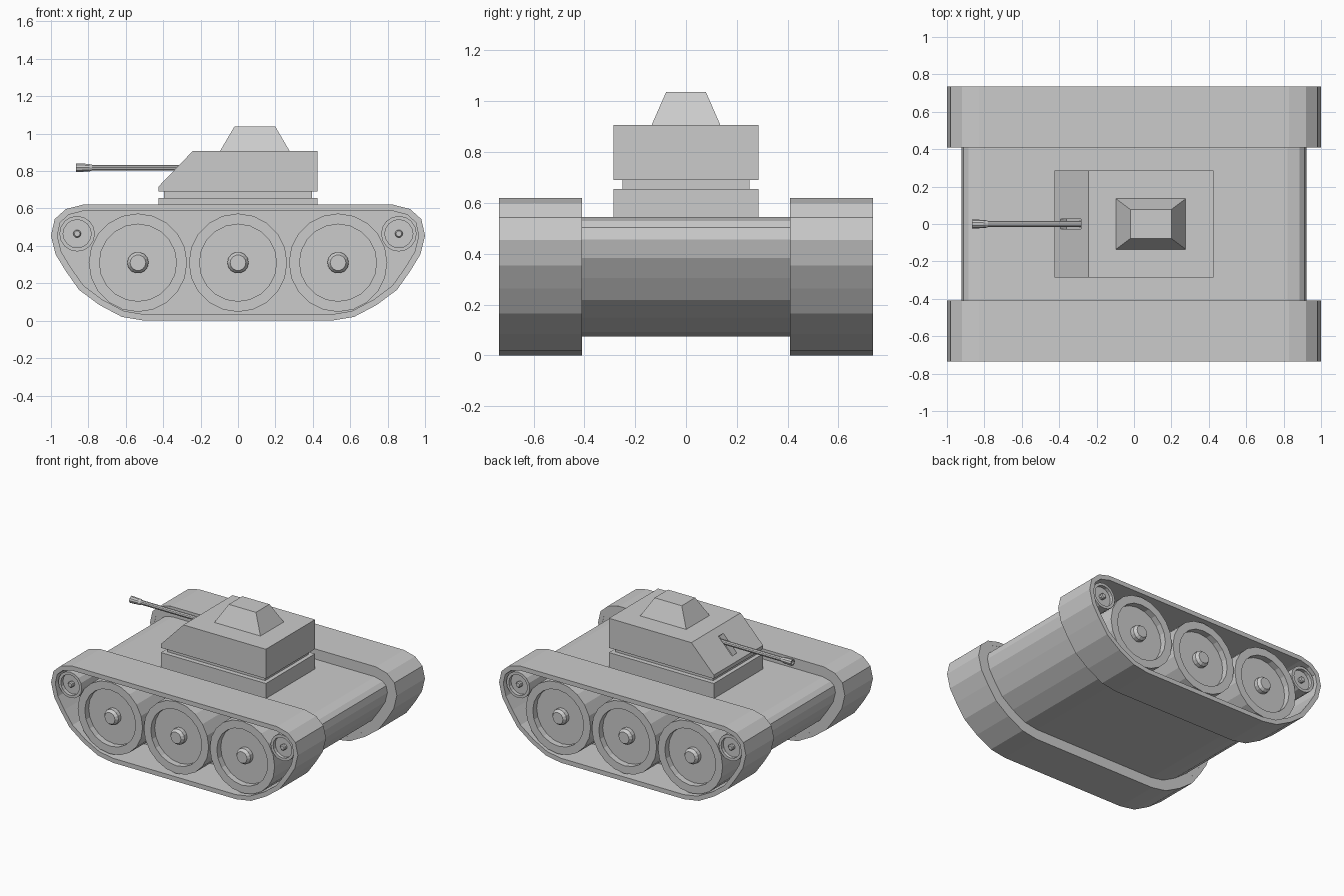
import bpy, bmesh, math
from mathutils import Vector, Matrix

if "Cube" in bpy.data.objects:
    bpy.data.objects.remove(bpy.data.objects["Cube"])


def finish(bm, name, mirror=False):
    bmesh.ops.recalc_face_normals(bm, faces=bm.faces)
    me = bpy.data.meshes.new(name)
    bm.to_mesh(me)
    bm.free()
    ob = bpy.data.objects.new(name, me)
    bpy.context.collection.objects.link(ob)
    if mirror:
        m = ob.modifiers.new("Mirror", 'MIRROR')
        m.use_axis = (False, True, False)
    return ob


def bridge(bm, a, b):
    for i in range(len(a)):
        j = (i + 1) % len(a)
        bm.faces.new((a[i], a[j], b[j], b[i]))


def loop(bm, pts, y):
    return [bm.verts.new((x, y, z)) for x, z in pts]


def prism(name, pts, y0, y1, mirror=False):
    bm = bmesh.new()
    a, b = loop(bm, pts, y0), loop(bm, pts, y1)
    bridge(bm, a, b)
    bm.faces.new(a)
    bm.faces.new(b)
    return finish(bm, name, mirror)


def ring(name, outer, inner, y0, y1):
    bm = bmesh.new()
    loops = [loop(bm, outer, y0), loop(bm, outer, y1), loop(bm, inner, y1), loop(bm, inner, y0)]
    for i in range(4):
        bridge(bm, loops[i], loops[(i + 1) % 4])
    return finish(bm, name, True)


def lathe(name, prof, segs, center, axis, mirror=False):
    """Revolve (radius, position) pairs about the x or y axis, capping both ends."""
    bm = bmesh.new()
    rows = []
    for r, t in prof:
        row = []
        for i in range(segs):
            a = 2 * math.pi * i / segs
            c, s = r * math.cos(a), r * math.sin(a)
            p = Vector((c, t, s)) if axis == 'y' else Vector((t, c, s))
            row.append(bm.verts.new(p + Vector(center)))
        rows.append(row)
    for a, b in zip(rows, rows[1:]):
        bridge(bm, a, b)
    bm.faces.new(rows[0])
    bm.faces.new(rows[-1])
    return finish(bm, name, mirror)


def inset(pts, d):
    """Move every edge of a clockwise outline inward by d."""
    out, n = [], len(pts)
    for i in range(n):
        p0, p, p1 = (Vector(pts[k % n]) for k in (i - 1, i, i + 1))
        e0, e1 = (p - p0).normalized(), (p1 - p).normalized()
        n0, n1 = Vector((e0.y, -e0.x)), Vector((e1.y, -e1.x))
        out.append(tuple(p + (n0 + n1) * d / (1 + n0.dot(n1))))
    return out


# Track outline, right half from top to bottom
half = [(0.83, 0.62), (0.92, 0.597), (0.98, 0.543), (1.0, 0.455), (0.975, 0.354),
        (0.92, 0.264), (0.85, 0.165), (0.743, 0.085), (0.62, 0.02), (0.5, 0)]
outline = half + [(-x, z) for x, z in reversed(half)]
track_inner = inset(outline, 0.033)

# Tracks, inner side plates and hull
ring("track", outline, track_inner, -0.735, -0.41)
prism("track_side_plate", inset(outline, 0.02), -0.43, -0.411, True)
prism("hull", inset(outline, 0.075), -0.42, 0.42)

# Road wheels and small end wheels with dished faces and hubs
for i, x in enumerate((-0.535, 0, 0.535)):
    lathe(f"road_wheel_{i + 1}", [(0.263, -0.42), (0.263, -0.715), (0.206, -0.715), (0.206, -0.67)],
          20, (x, 0, 0.31), 'y', True)
    lathe(f"road_wheel_hub_{i + 1}", [(0.057, -0.66), (0.057, -0.70), (0.042, -0.72)],
          14, (x, 0, 0.31), 'y', True)
for side, x in (("front", -0.86), ("rear", 0.86)):
    lathe(f"{side}_end_wheel", [(0.095, -0.42), (0.095, -0.715), (0.075, -0.715), (0.075, -0.69)],
          16, (x, 0, 0.465), 'y', True)
    lathe(f"{side}_end_wheel_hub", [(0.021, -0.68), (0.021, -0.71), (0.015, -0.717)],
          10, (x, 0, 0.465), 'y', True)


def box(x, z0, z1):
    return [(-x, z0), (x, z0), (x, z1), (-x, z1)]


# Turret base, neck and sloped upper body
prism("turret_base", box(0.425, 0.53, 0.655), -0.285, 0.285)
prism("turret_neck", box(0.395, 0.65, 0.695), -0.25, 0.25)
turret = prism("turret", [(-0.425, 0.69), (-0.425, 0.717), (-0.243, 0.906), (0.425, 0.906), (0.425, 0.69)],
               -0.285, 0.285)

# Gun slot cut into the sloped front
slot = prism("slot_cutter", [(-0.425, 0.78), (-0.36, 0.72), (-0.25, 0.835), (-0.315, 0.895)], -0.028, 0.028)
cut = turret.modifiers.new("Slot", 'BOOLEAN')
cut.operation, cut.object, cut.solver = 'DIFFERENCE', slot, 'EXACT'
bpy.context.view_layer.objects.active = turret
bpy.ops.object.modifier_apply(modifier="Slot")
bpy.data.objects.remove(slot)

# Tapered cupola
bm = bmesh.new()
lo = [bm.verts.new((x, y, 0.90)) for x, y in ((-0.10, -0.138), (0.28, -0.138), (0.28, 0.138), (-0.10, 0.138))]
hi = [bm.verts.new((x, y, 1.037)) for x, y in ((-0.02, -0.078), (0.2, -0.078), (0.2, 0.078), (-0.02, 0.078))]
bridge(bm, lo, hi)
bm.faces.new(lo)
bm.faces.new(hi)
finish(bm, "cupola")

# Gun barrel with flared, hollow muzzle
lathe("gun_barrel", [(0.016, -0.25), (0.016, -0.78), (0.021, -0.795), (0.025, -0.865),
                     (0.014, -0.865), (0.014, -0.80)], 10, (0, 0, 0.818), 'x')
